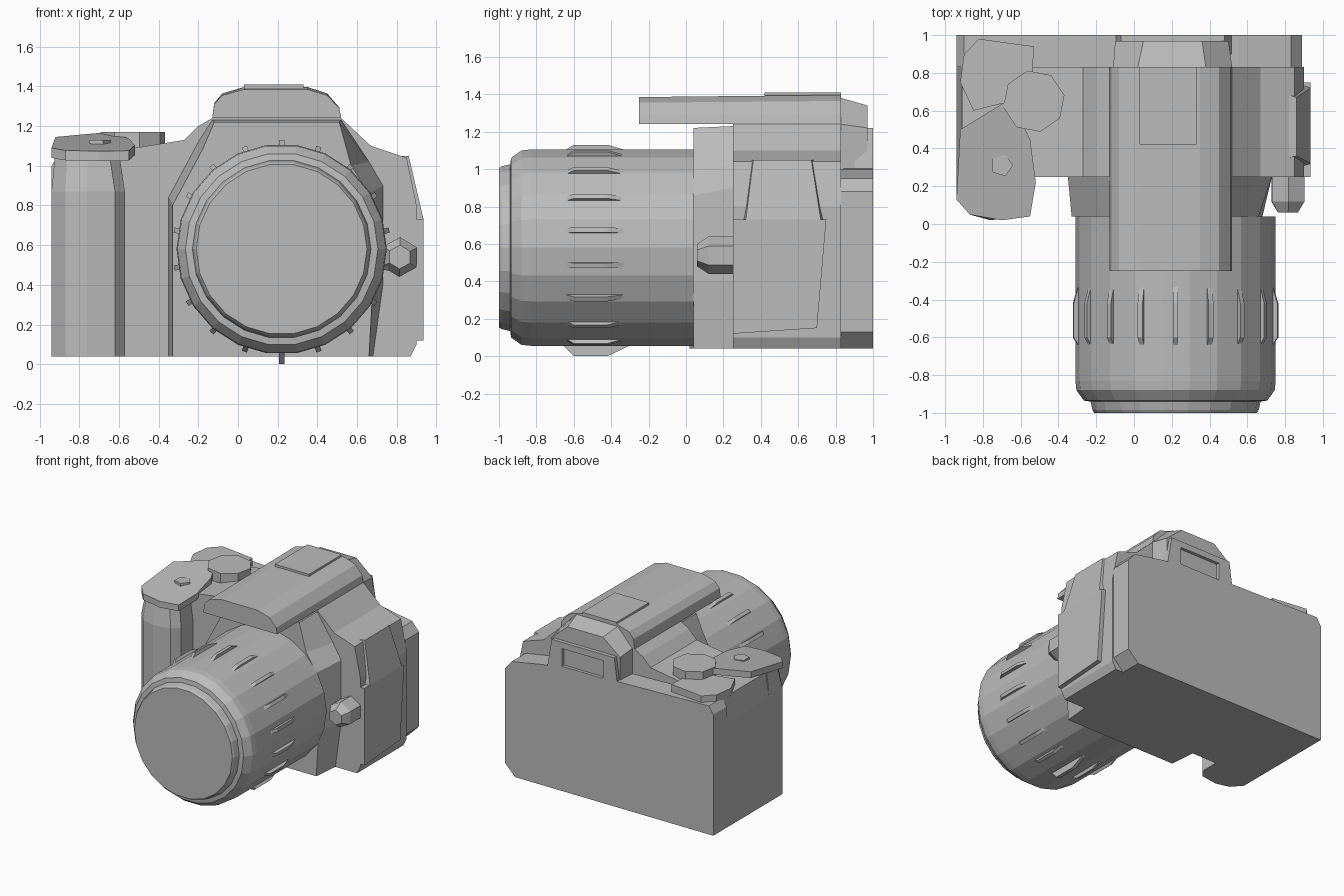
import bpy, bmesh, math

cube = bpy.data.objects.get("Cube")
if cube:
    bpy.data.objects.remove(cube, do_unlink=True)

grey = bpy.data.materials.new("mid_grey")
grey.use_nodes = True
grey.diffuse_color = (0.5, 0.5, 0.5, 1)
grey.node_tree.nodes["Principled BSDF"].inputs["Base Color"].default_value = (0.5, 0.5, 0.5, 1)


def loft(name, sections):
    """Skin matching rings of points and cap both ends."""
    bm = bmesh.new()
    rings = [[bm.verts.new(p) for p in ring] for ring in sections]
    n = len(rings[0])
    for a, b in zip(rings, rings[1:]):
        for i in range(n):
            j = (i + 1) % n
            bm.faces.new((a[i], a[j], b[j], b[i]))
    bm.faces.new(rings[0])
    bm.faces.new(rings[-1])
    bmesh.ops.recalc_face_normals(bm, faces=bm.faces)
    mesh = bpy.data.meshes.new(name)
    bm.to_mesh(mesh)
    bm.free()
    mesh.materials.append(grey)
    obj = bpy.data.objects.new(name, mesh)
    bpy.context.collection.objects.link(obj)
    return obj


def at_y(profile, y):
    return [(x, y, z) for x, z in profile]


def at_z(plan, z):
    return [(x, y, z) for x, y in plan]


def scaled(profile, cx, cz, sx, sz):
    return [(cx + (x - cx) * sx, cz + (z - cz) * sz) for x, z in profile]


def circle(cx, cz, r, n, turn=0):
    return [(cx + r * math.cos(turn + math.tau * i / n),
             cz + r * math.sin(turn + math.tau * i / n)) for i in range(n)]


# Main body, with sloping shoulders up to the prism
body = [(-.94, .04), (-.94, .87), (-.91, 1.06), (-.52, 1.09), (-.27, 1.13), (-.2, 1.2),
        (-.13, 1.24), (.52, 1.24), (.67, 1.1), (.85, 1.04), (.9, .8), (.9, .1), (.87, .04)]
loft("body", [at_y(body, .25), at_y(body, .83)])

# Flat back
back = [(-.94, .04), (-.94, 1.0), (-.9, 1.06), (-.12, 1.04), (.55, 1.0),
        (.83, .95), (.89, .88), (.89, .13), (.8, .04)]
loft("back_panel", [at_y(back, .83), at_y(back, 1)])

# Lens mount housing
mount = [(-.35, .04), (-.35, .84), (-.2, 1.12), (-.13, 1.23), (.52, 1.23),
         (.66, 1.02), (.73, .9), (.73, .4), (.68, .04)]
mount_front = [(-.33, .04), (-.33, .8), (-.18, 1.08), (-.12, 1.22), (.51, 1.22),
               (.57, 1.0), (.66, .86), (.68, .4), (.66, .04)]
loft("lens_mount", [at_y(mount_front, .04), at_y(mount, .25)])

# Hand grip, tapering above the finger rest
grip = [(-.94, .3), (-.94, .13), (-.87, .05), (-.76, .02), (-.62, .04), (-.57, .1), (-.57, .3)]
grip_top = [(-.92, .3), (-.92, .17), (-.86, .09), (-.76, .06), (-.65, .07), (-.6, .12), (-.6, .3)]
loft("hand_grip", [at_z(grip, .04), at_z(grip, .87), at_z(grip_top, 1.07)])

# Tilted shutter plate with a small button, and the rear control plate
shutter = [(-.94, .13), (-.87, .05), (-.7, .02), (-.55, .04), (-.52, .22), (-.55, .45),
           (-.66, .66), (-.92, .5)]


def tilt(y):
    return 1.07 + .15 * y


loft("shutter_plate", [[(x, y, tilt(y) - .05) for x, y in shutter],
                       [(x, y, tilt(y)) for x, y in shutter]])
button = circle(-.7, .31, .06, 5)
loft("shutter_button", [at_z(button, 1.1), at_z(button, 1.13)])
rear_plate = [(-.92, .75), (-.9, .9), (-.82, .98), (-.53, .94), (-.54, .75), (-.65, .65), (-.85, .6)]
loft("control_plate", [at_z(rear_plate, 1.05), at_z(rear_plate, 1.11)])

# Mode dial
dial = circle(-.53, .65, .165, 8, .2)
loft("mode_dial", [at_z(dial, 1.05), at_z(dial, 1.17)])

# Prism cap with overhanging flash, and hot shoe
cap = [(-.13, 1.24), (-.12, 1.31), (-.08, 1.355), (.03, 1.385), (.35, 1.385),
       (.45, 1.355), (.51, 1.29), (.52, 1.24)]
loft("flash_cap", [at_y(cap, -.25), at_y(scaled(cap, .2, 1.24, 1, 1.08), .83)])
shoe = [(.03, .42), (.33, .42), (.33, .83), (.03, .83)]
loft("hot_shoe", [at_z(shoe, 1.38), at_z(shoe, 1.41)])

# Viewfinder hood sloping backward, and recessed eyepiece
hood = [(-.11, 1.0), (-.11, 1.24), (.02, 1.38), (.38, 1.38), (.52, 1.24), (.52, 1.0)]
hood_back = [(-.1, 1.0), (-.1, 1.22), (.05, 1.34), (.36, 1.34), (.5, 1.22), (.5, 1.0)]
loft("viewfinder_hood", [at_y(hood, .83), at_y(hood_back, .97)])
eyepiece = [(-.11, .92), (-.07, 1.22), (.48, 1.22), (.53, .92)]
window = [(.03, 1.03), (.03, 1.17), (.39, 1.17), (.39, 1.03)]
loft("eyepiece", [at_y(eyepiece, .9), at_y(eyepiece, 1), at_y(window, 1), at_y(window, .975)])

# Port door and the shoulder panel above it
door = [(.25, .12), (.25, .73), (.75, .73), (.7, .15)]
loft("port_door", [[(x, y, z) for y, z in door] for x in (.86, .935)])
loft("shoulder_panel", [at_z([(.7, .25), (.935, .32), (.935, .72), (.7, .8)], .73),
                        at_z([(.7, .33), (.86, .36), (.86, .67), (.7, .72)], 1.05)])

# Lens release knob
knob = circle(.815, .54, .1, 6, .5)
loft("lens_release", [at_y(scaled(knob, .815, .54, .6, .6), .06),
                      at_y(knob, .12), at_y(knob, .26)])

# Lens barrel with stepped front rim
CX, CZ = .22, .58
rim = [(.04, .53), (-.83, .53), (-.88, .525), (-.935, .485), (-.94, .45), (-.985, .44), (-1, .43)]
loft("lens_barrel", [at_y(circle(CX, CZ, r, 22), y) for y, r in rim])

# Thin raised grip ribs around the barrel
for i in range(18):
    a = math.tau * i / 18 - math.pi / 2
    crest = .58 if i == 0 else .55
    blade = [(-.68, .5), (-.6, crest), (-.42, crest), (-.25, .5)]
    loft("focus_rib_%02d" % (i + 1),
         [[(CX + r * math.cos(a + d), y, CZ + r * math.sin(a + d)) for y, r in blade]
          for d in (-.025, .025)])
